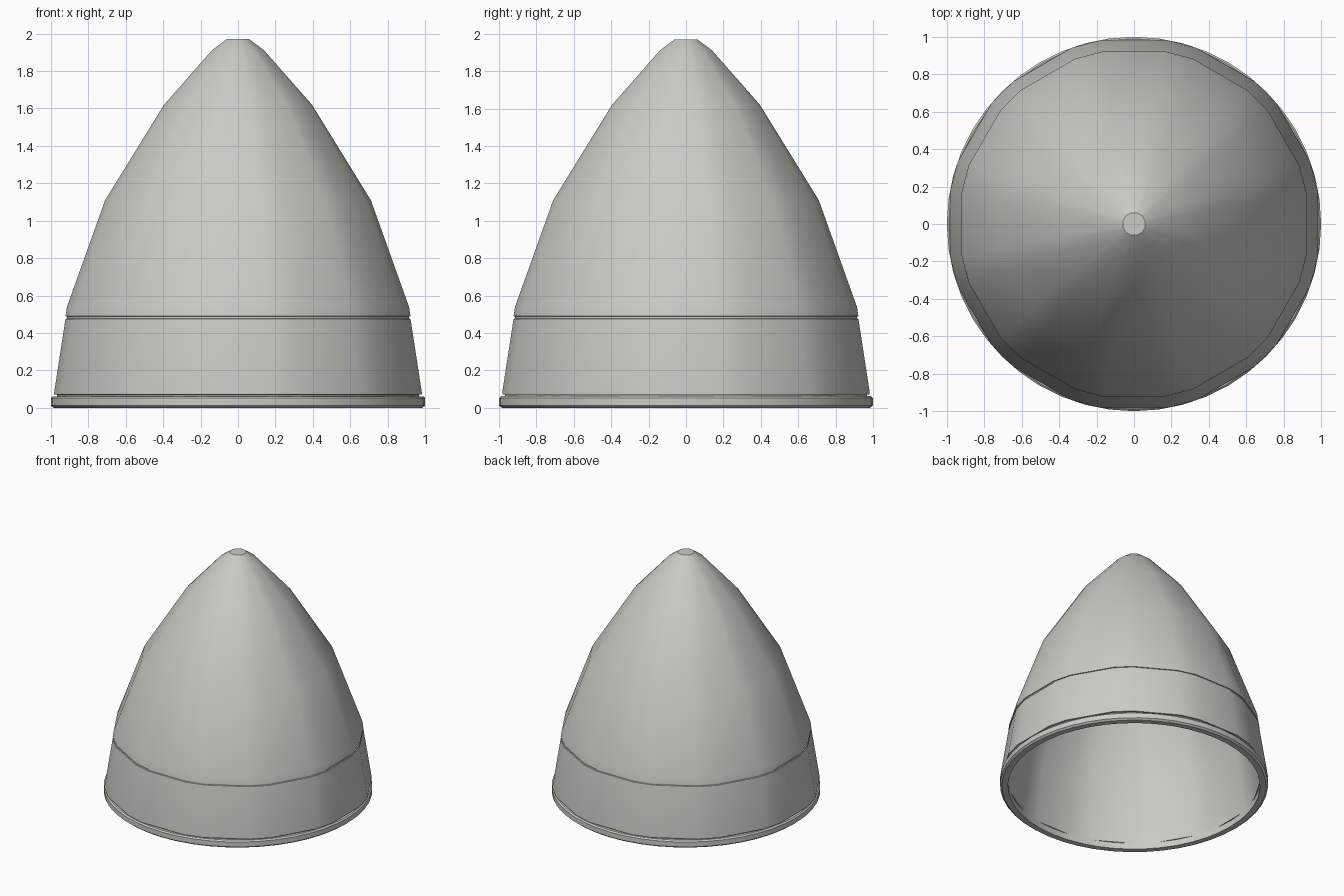
import bpy
import bmesh
from math import radians, cos, sin, tau

cube = bpy.data.objects.get("Cube")
if cube:
    bpy.data.objects.remove(cube, do_unlink=True)

# One warm grey paint for the whole shell
paint = bpy.data.materials.new("warm_grey")
paint.use_nodes = True
grey = (0.60, 0.60, 0.56, 1)
paint.diffuse_color = grey
paint.node_tree.nodes["Principled BSDF"].inputs["Base Color"].default_value = grey


def spin(name, profile, directions, closed):
    """Sweep (radius, height) points around z; an open profile gets end caps."""
    bm = bmesh.new()
    rings = [[bm.verts.new((r * x, r * y, z)) for x, y in directions] for r, z in profile]
    pairs = list(zip(rings, rings[1:]))
    if closed:
        pairs.append((rings[-1], rings[0]))
    else:
        bm.faces.new(rings[0])
        bm.faces.new(rings[-1])
    n = len(directions)
    for low, high in pairs:
        for i in range(n):
            j = (i + 1) % n
            bm.faces.new((low[i], low[j], high[j], high[i]))
    bmesh.ops.recalc_face_normals(bm, faces=bm.faces)
    mesh = bpy.data.meshes.new(name)
    bm.to_mesh(mesh)
    bm.free()
    mesh.materials.append(paint)
    obj = bpy.data.objects.new(name, mesh)
    bpy.context.collection.objects.link(obj)
    bpy.ops.object.select_all(action="DESELECT")
    obj.select_set(True)
    bpy.context.view_layer.objects.active = obj
    bpy.ops.object.shade_smooth_by_angle(angle=radians(30))
    return obj


# Twelve flat sides with narrow chamfered corners; radius is measured to the flats
half = radians(10.4)
facets = [(cos(a) / cos(half), sin(a) / cos(half))
          for k in range(12) for a in (k * tau / 12 - half, k * tau / 12 + half)]
circle = [(cos(k * tau / 48), sin(k * tau / 48)) for k in range(48)]

# Hollow nose shell: inner wall from its tip down, then the outer wall up
inner = [(0.05, 1.90), (0.36, 1.57), (0.66, 1.08), (0.865, 0.53), (0.93, 0.05)]
skirt = [(0.965, 0.05), (0.968, 0.07), (0.982, 0.072), (0.982, 0.085), (0.922, 0.475)]
seam = [(0.915, 0.477), (0.915, 0.488), (0.922, 0.490)]
nose = [(0.914, 0.54), (0.71, 1.11), (0.395, 1.62), (0.14, 1.91), (0.06, 1.97)]
spin("nose_shell", inner + skirt + seam + nose, facets, False)

# Round base ring with chamfered outer edges
ring = [(0.94, 0), (0.985, 0), (1.0, 0.012), (1.0, 0.052), (0.99, 0.062), (0.94, 0.062)]
spin("base_ring", ring, circle, True)
